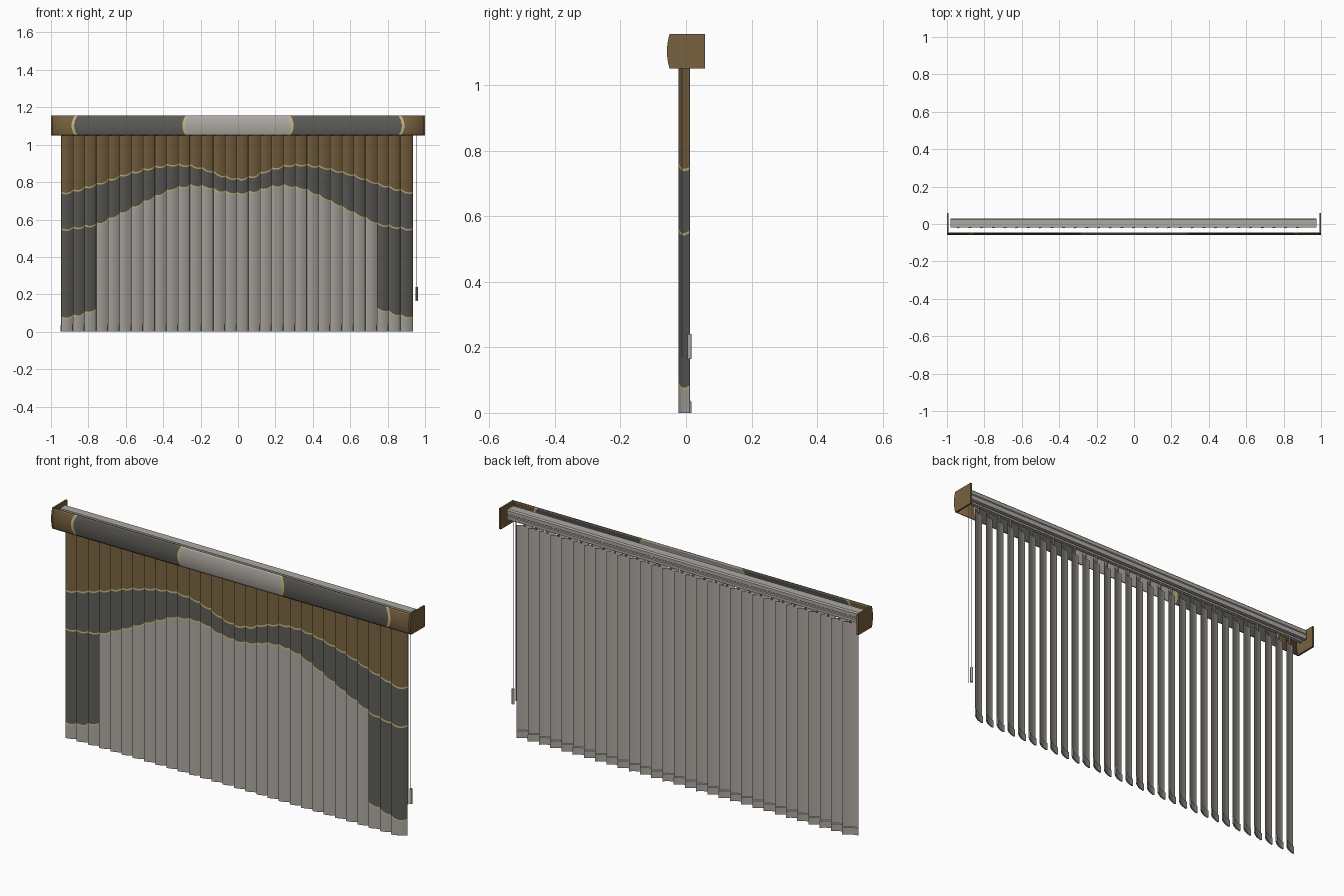
import bpy, bmesh, math

if "Cube" in bpy.data.objects:
    bpy.data.objects.remove(bpy.data.objects["Cube"])

def material(name, rgb):
    m = bpy.data.materials.new(name)
    m.diffuse_color = (*rgb, 1)
    m.use_nodes = True
    m.node_tree.nodes["Principled BSDF"].inputs["Base Color"].default_value = m.diffuse_color
    return m

LIGHT, DARK, BROWN, GOLD = range(4)
MATS = [material("light_grey", (.42, .395, .36)), material("dark_grey", (.11, .107, .096)),
        material("bronze_brown", (.19, .122, .05)), material("pale_gold", (.55, .48, .22))]

def finish(name, bm, angle=35, mat=None):
    bmesh.ops.recalc_face_normals(bm, faces=bm.faces)
    me = bpy.data.meshes.new(name)
    bm.to_mesh(me)
    bm.free()
    for m in (MATS if mat is None else [MATS[mat]]):
        me.materials.append(m)
    ob = bpy.data.objects.new(name, me)
    bpy.context.collection.objects.link(ob)
    bpy.ops.object.select_all(action='DESELECT')
    ob.select_set(True)
    bpy.context.view_layer.objects.active = ob
    bpy.ops.object.shade_smooth_by_angle(angle=math.radians(angle))
    return ob

def prism_x(name, profile, x0, x1, mat):
    """Extrude a (y, z) outline from x0 to x1."""
    bm = bmesh.new()
    face = bm.faces.new([bm.verts.new((x0, y, z)) for y, z in profile])
    ext = bmesh.ops.extrude_face_region(bm, geom=[face])
    bmesh.ops.translate(bm, vec=(x1 - x0, 0, 0),
                        verts=[v for v in ext["geom"] if isinstance(v, bmesh.types.BMVert)])
    return finish(name, bm, mat=mat)

def cylinder(name, x, y, z0, z1, r, sides=12):
    bm = bmesh.new()
    bmesh.ops.create_cone(bm, cap_ends=True, segments=sides, radius1=r, radius2=r, depth=z1 - z0)
    bmesh.ops.translate(bm, vec=(x, y, (z0 + z1) / 2), verts=bm.verts)
    return finish(name, bm, mat=LIGHT)

def curve(points, x):
    """Smooth interpolation through a short list of (x, z)."""
    x = min(max(abs(x), points[0][0]), points[-1][0])
    for (xa, za), (xb, zb) in zip(points, points[1:]):
        if x <= xb:
            return za + (zb - za) * (x - xa) / (xb - xa)

UPPER = [(0, .805), (.08, .82), (.15, .85), (.25, .878), (.35, .884), (.45, .87),
         (.6, .832), (.75, .78), (.85, .75), (.945, .728)]
LOWER = [(0, .728), (.1, .742), (.17, .765), (.25, .772), (.35, .755), (.45, .71),
         (.6, .635), (.75, .565), (.85, .548), (.945, .535)]
FOOT = [(.7, .12), (.785, .102), (.85, .08), (.945, .062)]

# Slats: tilted, slightly bowed strips with scalloped colour bands on the front
COUNT, WIDTH, TOP, COLS = 30, .067, 1.07, 8
PITCH = (1.88 - WIDTH) / (COUNT - 1)
TILT = math.atan2(.034, WIDTH)
NX, NY = math.sin(TILT), -math.cos(TILT)
for i in range(COUNT):
    left = -.945 + i * PITCH
    outer = i < 3 or i >= COUNT - 3
    bm = bmesh.new()
    front, back = [], []
    for c in range(COLS + 1):
        t = c / COLS
        u = 2 * t - 1
        bow = .006 * (1 - u * u)
        x, y = left + t * WIDTH + NX * bow, -.023 + t * .034 + NY * bow
        dip = .012 * u * u
        foot, low, up = (curve(k, left + t * WIDTH) + dip for k in (FOOT, LOWER, UPPER))
        g = .008
        zs = [0, .035, foot, foot + g, low, low + g, up, up + g, TOP]
        front.append([bm.verts.new((x, y, z)) for z in zs])
        # the back is thicker at the bottom, forming the weighted hem
        back.append([bm.verts.new((x - NX * d, y - NY * d, z))
                     for z, d in ((0, .006), (.035, .006), (.038, .0015), (TOP, .0015))])
    body = DARK if outer else LIGHT
    bands = [LIGHT, LIGHT, GOLD if outer else LIGHT, body, GOLD, DARK, GOLD, BROWN]
    for a, b in zip(front, front[1:]):
        for r, m in enumerate(bands):
            bm.faces.new((a[r], b[r], b[r + 1], a[r + 1])).material_index = m
    for a, b in zip(back, back[1:]):
        for r in range(3):
            bm.faces.new((b[r], a[r], a[r + 1], b[r + 1]))
    for k in range(COLS):
        for r in (0, -1):
            bm.faces.new((front[k][r], front[k + 1][r], back[k + 1][r], back[k][r]))
    for k in (0, -1):
        bm.faces.new(front[k] + back[k][::-1])
    finish(f"slat_{i + 1:02d}", bm)
    # hanger joining the slat to the rail
    cylinder(f"hanger_{i + 1:02d}", left + WIDTH / 2, -.006, TOP - .005, 1.1, .004, 8)

# Valance: bowed front strip with curved colour bands
Z0, Z1, ROWS = 1.05, 1.155, 12
def arc(k):
    v = 2 * k / ROWS - 1
    return -.050 - .008 * (1 - v * v), Z0 + (Z1 - Z0) * k / ROWS, .018 * (1 - v * v)
half = [(.992, 0), (.872, 1), (.858, 1), (.28, 1), (.266, 1)]
cuts = [(-x, -w) for x, w in half] + half[::-1]
colours = [BROWN, GOLD, DARK, GOLD, LIGHT, GOLD, DARK, GOLD, BROWN]
bm = bmesh.new()
grid = []
for x, w in cuts:
    grid.append([bm.verts.new((x + w * b, y, z)) for y, z, b in map(arc, range(ROWS + 1))])
for a, b, m in zip(grid, grid[1:], colours):
    for r in range(ROWS):
        bm.faces.new((a[r], b[r], b[r + 1], a[r + 1])).material_index = m
valance = finish("valance", bm)
solid = valance.modifiers.new("thickness", 'SOLIDIFY')
solid.thickness, solid.offset = .006, -1

# Valance end returns
end = [arc(k)[:2] for k in range(ROWS + 1)] + [(.058, Z1), (.058, Z0)]
for name, s in (("left_return", -1), ("right_return", 1)):
    prism_x(name, end, s * .991, s, BROWN)

# Head rail: channel with a stepped back and an open slot beneath
rail = [(-.018, 1.095), (-.018, 1.145), (.024, 1.145), (.03, 1.139), (.03, 1.122), (.026, 1.119),
        (.026, 1.112), (.03, 1.109), (.03, 1.095), (.012, 1.095), (.012, 1.104), (0, 1.104), (0, 1.095)]
prism_x("head_rail", rail, -.98, .975, LIGHT)

# Control cord loop and its weight
for name, y in (("cord_front", -.012), ("cord_back", .011)):
    cylinder(name, .955, y, .17, 1.1, .0014, 6)
cylinder("cord_weight", .955, .011, .165, .24, .0065)
